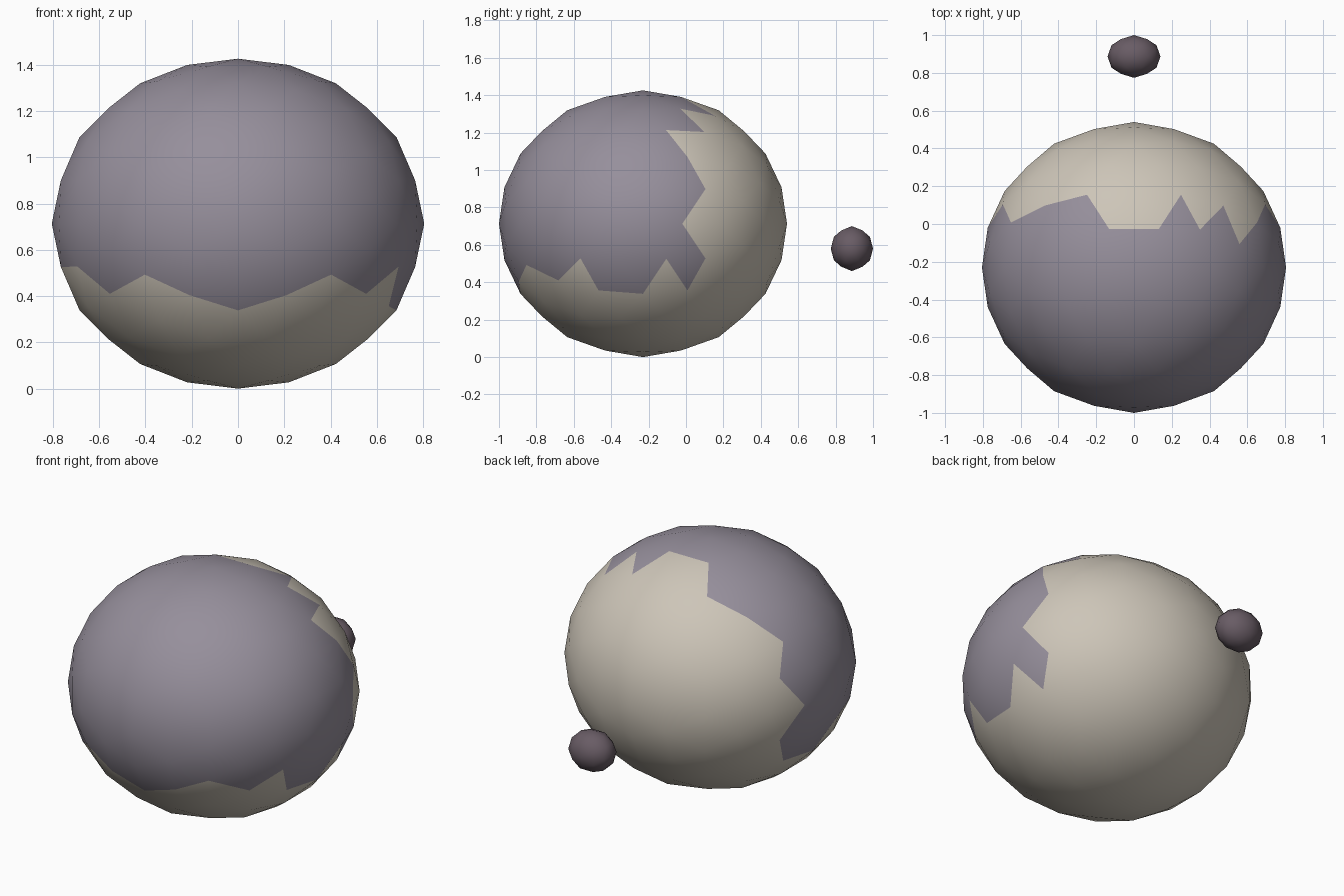
import bpy
import bmesh
from mathutils import Vector

cube = bpy.data.objects.get("Cube")
if cube:
    bpy.data.objects.remove(cube, do_unlink=True)


def make_material(name, rgb):
    mat = bpy.data.materials.new(name)
    mat.use_nodes = True
    color = (*rgb, 1)
    mat.diffuse_color = color
    mat.node_tree.nodes["Principled BSDF"].inputs["Base Color"].default_value = color
    return mat


def geodesic_ball(levels):
    """Unit icosahedron with an edge centred on each axis, split and rounded."""
    bm = bmesh.new()
    golden = (1 + 5 ** 0.5) / 2
    for s in (-1, 1):
        for t in (-golden, golden):
            for co in ((s, 0, t), (t, s, 0), (0, t, s)):
                bm.verts.new(Vector(co).normalized())
    bmesh.ops.convex_hull(bm, input=bm.verts[:])
    for _ in range(levels):
        bmesh.ops.subdivide_edges(bm, edges=bm.edges[:], cuts=1, use_grid_fill=True)
        for v in bm.verts:
            v.co.normalize()
    bmesh.ops.recalc_face_normals(bm, faces=bm.faces[:])
    return bm


def add_ball(name, levels, centre, radii, materials, paint=None):
    bm = geodesic_ball(levels)
    for face in bm.faces:
        face.smooth = True
        if paint:
            face.material_index = paint(face.calc_center_median())
    for v in bm.verts:
        v.co = Vector(r * c for r, c in zip(radii, v.co))
    mesh = bpy.data.meshes.new(name)
    bm.to_mesh(mesh)
    bm.free()
    for mat in materials:
        mesh.materials.append(mat)
    obj = bpy.data.objects.new(name, mesh)
    obj.location = centre
    bpy.context.scene.collection.objects.link(obj)
    return obj


cream = make_material("cream", (0.61, 0.56, 0.48))
mauve = make_material("mauve_grey", (0.305, 0.275, 0.33))
plum = make_material("dark_plum", (0.14, 0.107, 0.13))

# Single triangles that break the regular edge of the mauve coat
ragged_spots = [Vector(p) for p in (
    (0.79, -0.44, -0.40), (-0.79, -0.44, -0.40),
    (-0.87, -0.30, -0.34), (0.87, -0.16, -0.43), (-0.87, 0.16, -0.43),
    (0.70, 0.30, 0.63), (-0.44, 0.40, 0.79))]


def coat(c):
    """Mauve over the front and top, cream over the back and belly."""
    covered = c.y < 0.345 and c.z > -0.425
    if any((c - spot).length < 0.05 for spot in ragged_spots):
        covered = not covered
    return int(covered)


# Round body and the small separate ball behind it
add_ball("body", 2, (0, -0.23, 0.713), (0.805, 0.77, 0.713), (cream, mauve), coat)
add_ball("tail_ball", 1, (0, 0.887, 0.58), (0.14, 0.113, 0.12), (plum,))
